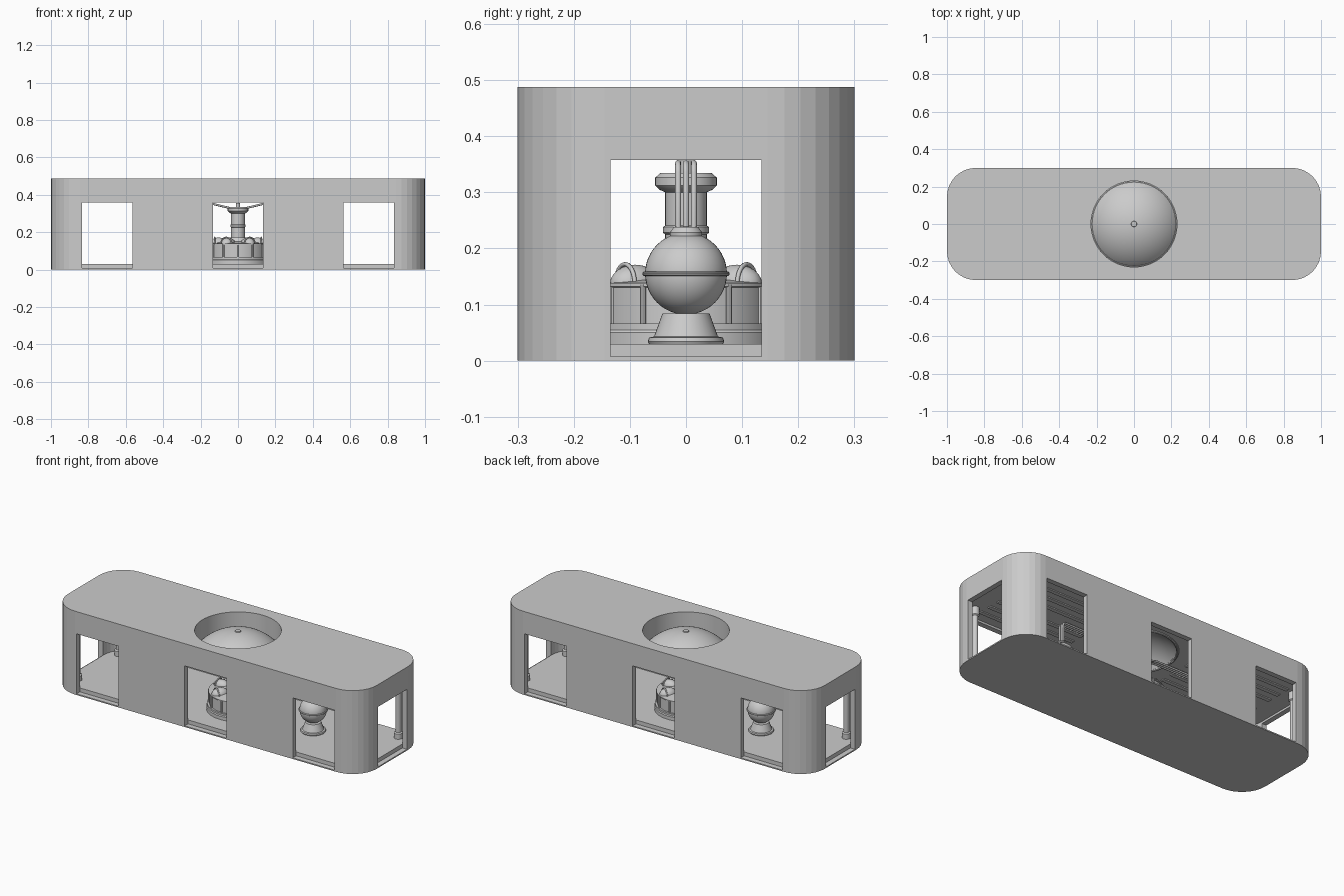
import bpy, bmesh, math
from mathutils import Matrix, Vector

if "Cube" in bpy.data.objects:
    bpy.data.objects.remove(bpy.data.objects["Cube"])

grey = bpy.data.materials.new("light_grey")
grey.diffuse_color = (0.6, 0.6, 0.6, 1)
grey.use_nodes = True
grey.node_tree.nodes["Principled BSDF"].inputs["Base Color"].default_value = grey.diffuse_color


def finish(bm, name, smooth=True):
    bmesh.ops.recalc_face_normals(bm, faces=bm.faces)
    me = bpy.data.meshes.new(name)
    bm.to_mesh(me)
    bm.free()
    ob = bpy.data.objects.new(name, me)
    bpy.context.collection.objects.link(ob)
    me.materials.append(grey)
    if smooth:
        bpy.ops.object.select_all(action='DESELECT')
        ob.select_set(True)
        bpy.context.view_layer.objects.active = ob
        bpy.ops.object.shade_smooth_by_angle(angle=math.radians(35))
    return ob


def lathe(name, profile, loc=(0, 0, 0), steps=40):
    """Revolve (radius, height) points around z."""
    bm = bmesh.new()
    vs = [bm.verts.new((r, 0, z)) for r, z in profile]
    es = [bm.edges.new(p) for p in zip(vs, vs[1:])]
    bmesh.ops.spin(bm, geom=vs + es, axis=(0, 0, 1), cent=(0, 0, 0),
                   steps=steps, angle=2 * math.pi, use_duplicate=False)
    bmesh.ops.remove_doubles(bm, verts=bm.verts, dist=1e-5)
    bmesh.ops.translate(bm, verts=bm.verts, vec=loc)
    return finish(bm, name)


def ring(name, radius, thick, matrix):
    """Round band, circling local z, placed by a matrix."""
    n = 10
    prof = [(radius + thick * math.cos(2 * math.pi * i / n),
             thick * math.sin(2 * math.pi * i / n)) for i in range(n + 1)]
    ob = lathe(name, prof)
    ob.data.transform(matrix)
    return ob


def box(name, x0, x1, y0, y1, z0, z1):
    bm = bmesh.new()
    bmesh.ops.create_cube(bm, size=1)
    for v in bm.verts:
        v.co = ((x0 + x1) / 2 + v.co.x * (x1 - x0),
                (y0 + y1) / 2 + v.co.y * (y1 - y0),
                (z0 + z1) / 2 + v.co.z * (z1 - z0))
    return finish(bm, name, False)


def rounded_block(name, hx, hy, rad, z0, z1, seg=8):
    bm = bmesh.new()
    vs = []
    for q, (sx, sy) in enumerate([(1, 1), (-1, 1), (-1, -1), (1, -1)]):
        for i in range(seg + 1):
            a = math.pi / 2 * (q + i / seg)
            vs.append(bm.verts.new((sx * (hx - rad) + rad * math.cos(a),
                                    sy * (hy - rad) + rad * math.sin(a), z0)))
    face = bm.faces.new(vs)
    ext = bmesh.ops.extrude_face_region(bm, geom=[face], use_keep_orig=True)
    new = [g for g in ext['geom'] if isinstance(g, bmesh.types.BMVert)]
    bmesh.ops.translate(bm, verts=new, vec=(0, 0, z1 - z0))
    return finish(bm, name, False)


def cut(ob, cutter):
    mod = ob.modifiers.new("cut", 'BOOLEAN')
    mod.operation, mod.solver, mod.object = 'DIFFERENCE', 'EXACT', cutter
    bpy.context.view_layer.objects.active = ob
    bpy.ops.object.modifier_apply(modifier=mod.name)
    bpy.data.objects.remove(cutter)


def tube(name, pts, radius):
    cu = bpy.data.curves.new(name, 'CURVE')
    cu.dimensions = '3D'
    cu.bevel_depth, cu.bevel_resolution, cu.use_fill_caps = radius, 2, True
    sp = cu.splines.new('POLY')
    sp.points.add(len(pts) - 1)
    for p, co in zip(sp.points, pts):
        p.co = (*co, 1)
    cu.materials.append(grey)
    ob = bpy.data.objects.new(name, cu)
    bpy.context.collection.objects.link(ob)


FLOOR, CEIL, TOP, WALL = 0.03, 0.37, 0.488, 0.03

# Hollow rounded building with eight doorways and a round roof well
shell = rounded_block("building_shell", 1, 0.3, 0.155, 0, TOP)
cut(shell, rounded_block("room_cutter", 1 - WALL, 0.3 - WALL, 0.125, FLOOR, CEIL))
for s in (-1, 1):
    for cx in (-0.7, 0, 0.7):
        cut(shell, box("door_cutter", cx - 0.135, cx + 0.135,
                       *sorted((s * 0.2695, s * 0.4)), 0.007, 0.358))
    cut(shell, box("end_door_cutter", *sorted((s * 0.9695, s * 1.1)),
                   -0.135, 0.135, 0.007, 0.358))
cut(shell, lathe("well_cutter", [(0, 0.34), (0.23, 0.34), (0.23, 0.6), (0, 0.6)], steps=64))

# Shallow roof dome with a rim and a small cap
H = 0.112
R = (0.23 ** 2 + H ** 2) / (2 * H)
half = math.asin(0.23 / R)
cz = CEIL + H - R
outer = [(R * math.sin(half * i / 14), cz + R * math.cos(half * i / 14)) for i in range(15)]
inner = [(r * 0.97, z - 0.008) for r, z in reversed(outer)]
lathe("roof_dome", outer + inner, steps=64)
lathe("dome_cap", [(0, TOP - 0.002), (0.014, TOP - 0.002), (0.018, TOP - 0.012)])
ring("dome_rim", 0.224, 0.008, Matrix.Translation((0, 0, CEIL)))

# Central console: stepped base, drum, column and flared head
lathe("console_base", [(0, FLOOR), (0.168, FLOOR), (0.168, 0.05), (0.164, 0.055),
                       (0.164, 0.066), (0.153, 0.066), (0.153, 0.13), (0.158, 0.132),
                       (0.158, 0.138), (0.06, 0.15), (0.05, 0.17), (0.037, 0.17)], steps=48)
lathe("console_column", [(0.037, 0.15), (0.037, 0.225), (0.041, 0.228), (0.041, 0.238),
                         (0.037, 0.241), (0.037, 0.3), (0.048, 0.305), (0.055, 0.312),
                         (0.055, 0.326), (0.046, 0.334), (0, 0.334)])
lathe("console_pin", [(0.012, 0.33), (0.012, 0.357), (0, 0.357)], steps=16)
for k in range(12):
    a = math.pi / 6 * k
    p = (0.153 * math.cos(a + math.pi / 6), 0.153 * math.sin(a + math.pi / 6))
    lathe("drum_pilaster", [(0.006, 0.066), (0.006, 0.136)], (*p, 0), 10)
for k in range(6):
    a = math.pi / 3 * k
    turn = Matrix.Rotation(a, 4, 'Z')
    # Rounded hood lying radially, framed by an arch
    bm = bmesh.new()
    bmesh.ops.create_uvsphere(bm, u_segments=20, v_segments=12, radius=0.034)
    place = turn @ Matrix.Translation((0.105, 0, 0.137)) @ Matrix.Diagonal((1.4, 1, 1, 1))
    bmesh.ops.transform(bm, matrix=place, verts=bm.verts)
    finish(bm, "console_hood")
    arch = [turn @ Vector((0.125, 0.034 * math.cos(t), 0.136 + 0.036 * math.sin(t)))
            for t in [math.pi * i / 12 for i in range(13)]]
    tube("hood_arch", arch, 0.004)

for s in (-1, 1):
    gx = 0.487 * s
    # Globe on a flared pedestal
    lathe("globe_pedestal", [(0, FLOOR), (0.066, FLOOR), (0.068, 0.034), (0.066, 0.041),
                             (0.057, 0.043), (0.042, 0.084), (0, 0.084)], (gx, 0, 0))
    bm = bmesh.new()
    bmesh.ops.create_uvsphere(bm, u_segments=40, v_segments=24, radius=0.073,
                              matrix=Matrix.Translation((gx, 0, 0.155)))
    finish(bm, "globe")
    ring("globe_band", 0.074, 0.004, Matrix.Translation((gx, 0, 0.155)))
    lathe("globe_cap", [(0.028, 0.215), (0.029, 0.228), (0.022, 0.238), (0, 0.239)], (gx, 0, 0))
    # Three pipes from the globe up and along to the console head
    for y in (-0.014, 0, 0.014):
        tube("feed_pipe", [(gx, y, 0.23), (gx, y, 0.335), (gx - s * 0.005, y, 0.347),
                           (gx - s * 0.017, y, 0.352), (s * 0.14, y, 0.352),
                           (s * 0.04, y, 0.328)], 0.0055)
    for t in (-1, 1):
        # Corner posts with foot and head
        lathe("corner_post", [(0.024, FLOOR), (0.024, 0.06), (0.016, 0.065), (0.016, 0.32),
                              (0.022, 0.325), (0.022, CEIL)], (s * 0.905, t * 0.19, 0), 20)
        # Ceiling slats
        for y in (0.06, 0.13, 0.2):
            box("ceiling_slat", *sorted((s * 0.3, s * 0.86)),
                t * y - 0.012, t * y + 0.012, CEIL - 0.006, CEIL + 0.002)
